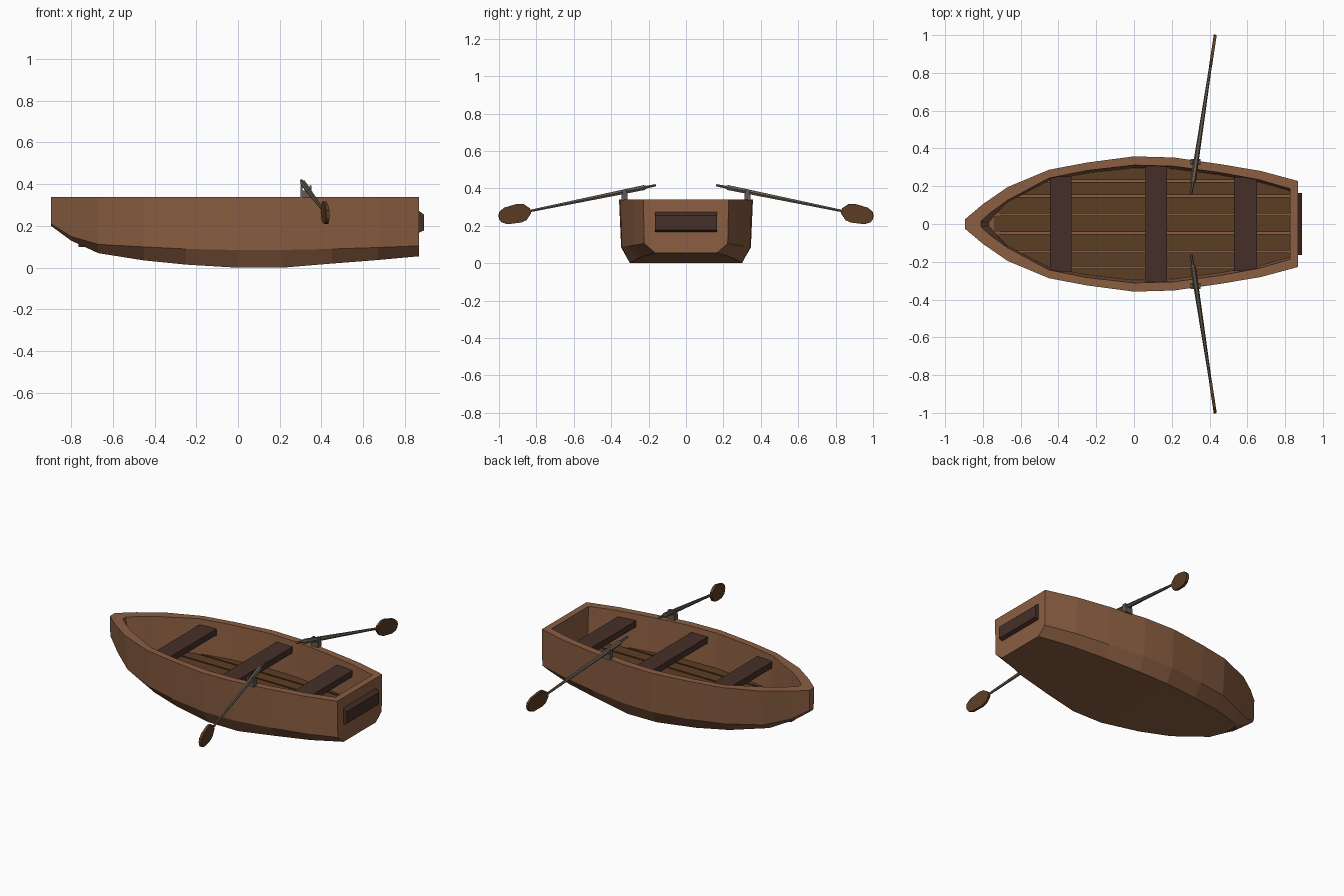
import bpy, bmesh, math
from mathutils import Vector

if "Cube" in bpy.data.objects:
    bpy.data.objects.remove(bpy.data.objects["Cube"])


def material(name, r, g, b):
    lin = lambda c: ((c / 255 + 0.055) / 1.055) ** 2.4
    m = bpy.data.materials.new(name)
    m.diffuse_color = (lin(r), lin(g), lin(b), 1)
    m.use_nodes = True
    m.node_tree.nodes["Principled BSDF"].inputs["Base Color"].default_value = m.diffuse_color
    return m


HULL = material("hull wood", 139, 94, 66)
PLANK = material("plank wood", 92, 61, 36)
SEAT = material("dark seat wood", 70, 47, 40)
OAR = material("weathered grey wood", 101, 90, 79)


def finish(bm, name, mat):
    bmesh.ops.recalc_face_normals(bm, faces=bm.faces[:])
    me = bpy.data.meshes.new(name)
    bm.to_mesh(me)
    bm.free()
    me.materials.append(mat)
    ob = bpy.data.objects.new(name, me)
    bpy.context.collection.objects.link(ob)
    return ob


def prism(name, pts, offset, mat):
    """Extrude a flat outline of 3D points by an offset."""
    bm = bmesh.new()
    face = bm.faces.new([bm.verts.new(p) for p in pts])
    ext = bmesh.ops.extrude_face_region(bm, geom=[face], use_keep_orig=True)
    bmesh.ops.translate(bm, vec=offset, verts=[g for g in ext["geom"] if isinstance(g, bmesh.types.BMVert)])
    return finish(bm, name, mat)


def box(name, x0, x1, y0, y1, z0, z1, mat):
    return prism(name, [(x0, y0, z0), (x1, y0, z0), (x1, y1, z0), (x0, y1, z0)], (0, 0, z1 - z0), mat)


# Hull stations: x, rim half, chine half, bottom half, chine z, bottom z, inner x, inner half
TOP = 0.34
STATIONS = [
    (-0.895, .025, .020, .012, .21, .20, -.81, .015),
    (-0.80, .105, .080, .040, .15, .13, -.76, .06),
    (-0.67, .195, .168, .110, .112, .07, -.67, .125),
    (-0.45, .287, .270, .205, .10, .035, -.45, .243),
    (-0.25, .325, .312, .255, .09, .015, -.25, .283),
    (0.00, .358, .347, .298, .085, 0, 0, .312),
    (0.21, .352, .343, .300, .085, 0, .21, .306),
    (0.45, .318, .312, .265, .09, .02, .45, .273),
    (0.67, .281, .276, .225, .097, .037, .66, .235),
    (0.867, .228, .223, .165, .105, .055, .825, .187),
]
FLOOR_Z = [.13, .12] + [.105] * 8
FLOOR_X = [-.77, -.735] + [s[6] for s in STATIONS[2:]]
FLOOR_W = [.008, .05] + [s[7] * .97 - .006 for s in STATIONS[2:]]

# Hull: outer skin, rim, inner walls and floor as one closed ring per station
bm = bmesh.new()
rings = []
for i, (x, t, c, b, cz, bz, ix, iw) in enumerate(STATIONS):
    half = [(x, b, bz), (x, c, cz), (x, t, TOP), (ix, iw, TOP), (FLOOR_X[i], FLOOR_W[i], FLOOR_Z[i])]
    ring = half + [(p[0], -p[1], p[2]) for p in reversed(half)]
    rings.append([bm.verts.new(p) for p in ring])
for r, q in zip(rings, rings[1:]):
    for k in range(10):
        n = (k + 1) % 10
        bm.faces.new((r[k], r[n], q[n], q[k]))
for r in (rings[0], rings[-1]):  # stem and transom: outside, top, inside
    bm.faces.new([r[k] for k in (0, 1, 2, 7, 8, 9)])
    bm.faces.new([r[k] for k in (2, 3, 6, 7)])
    bm.faces.new([r[k] for k in (3, 4, 5, 6)])
finish(bm, "hull", HULL)


# Floor planks, clipped to the inner hull outline
def floor_half(x):
    for i in range(len(FLOOR_X) - 1):
        if FLOOR_X[i] <= x <= FLOOR_X[i + 1]:
            f = (x - FLOOR_X[i]) / (FLOOR_X[i + 1] - FLOOR_X[i])
            return FLOOR_W[i] + f * (FLOOR_W[i + 1] - FLOOR_W[i])
    return 0


EDGES = [-.32, -.23, -.146, -.048, .05, .148, .228, .32]
XS = [-.765 + 1.588 * i / 80 for i in range(81)]
for n, (a, b) in enumerate(zip(EDGES, EDGES[1:])):
    a, b = a + .005, b - .005
    upper, lower = [], []
    for x in XS:
        w = floor_half(x) + .002
        lo, hi = max(a, -w), min(b, w)
        if hi - lo > .002:
            upper.append((x, hi, .10))
            lower.append((x, lo, .10))
    prism(f"floor_plank_{n + 1}", lower + upper[::-1], (0, 0, .022), PLANK)

# Three seats across the hull
for name, x0, x1, w in (("bow_seat", -.445, -.33, .252), ("middle_seat", .06, .175, .315), ("stern_seat", .53, .65, .25)):
    box(name, x0, x1, -w, w, .262, .302, SEAT)

# Bevelled board on the outside of the transom
prism("transom_board", [(.86, -.165, .165), (.89, -.165, .178), (.89, -.165, .255), (.86, -.165, .278)],
      (0, .33, 0), SEAT)


# Oars and oarlocks, one set per side
def oar(side, s):
    grip, tip = Vector((.303, s * .162, .417)), Vector((.43, s * 1.0, .245))
    d = (tip - grip).normalized()
    length = (tip - grip).length
    across = d.cross(Vector((0, 0, 1))).normalized()
    up = across.cross(d).normalized()

    # shaft: thin grip, thick loom, tapering to the blade
    bm = bmesh.new()
    rings = []
    for t, r in ((0, .007), (.06, .008), (.075, .015), (.18, .014), (.81, .007), (.90, .005)):
        rings.append([bm.verts.new(grip + d * t * length
                                   + across * r * math.cos(k * math.pi / 3)
                                   + up * r * math.sin(k * math.pi / 3)) for k in range(6)])
    for r, q in zip(rings, rings[1:]):
        for k in range(6):
            bm.faces.new((r[k], r[(k + 1) % 6], q[(k + 1) % 6], q[k]))
    bm.faces.new(rings[0])
    bm.faces.new(rings[-1])
    finish(bm, side + "_oar_shaft", OAR)

    # blade: flat rounded paddle standing on edge
    half = [(.80, .014), (.835, .044), (.87, .051), (.955, .045), (.99, .028), (1.0, .01)]
    outline = half + [(t, -h) for t, h in reversed(half)]
    prism(side + "_oar_blade", [grip + d * t * length + up * h - across * .008 for t, h in outline],
          across * .016, PLANK)

    # oarlock: base block with two horns around the shaft
    y0, y1 = sorted((s * .312, s * .345))
    box(side + "_oarlock_base", .30, .352, y0, y1, .335, .37, OAR)
    for n, x in (("front", .30), ("rear", .342)):
        box(f"{side}_oarlock_{n}_horn", x, x + .010, y0 + .005, y1 - .005, .37, .393, OAR)


oar("left", 1)
oar("right", -1)
